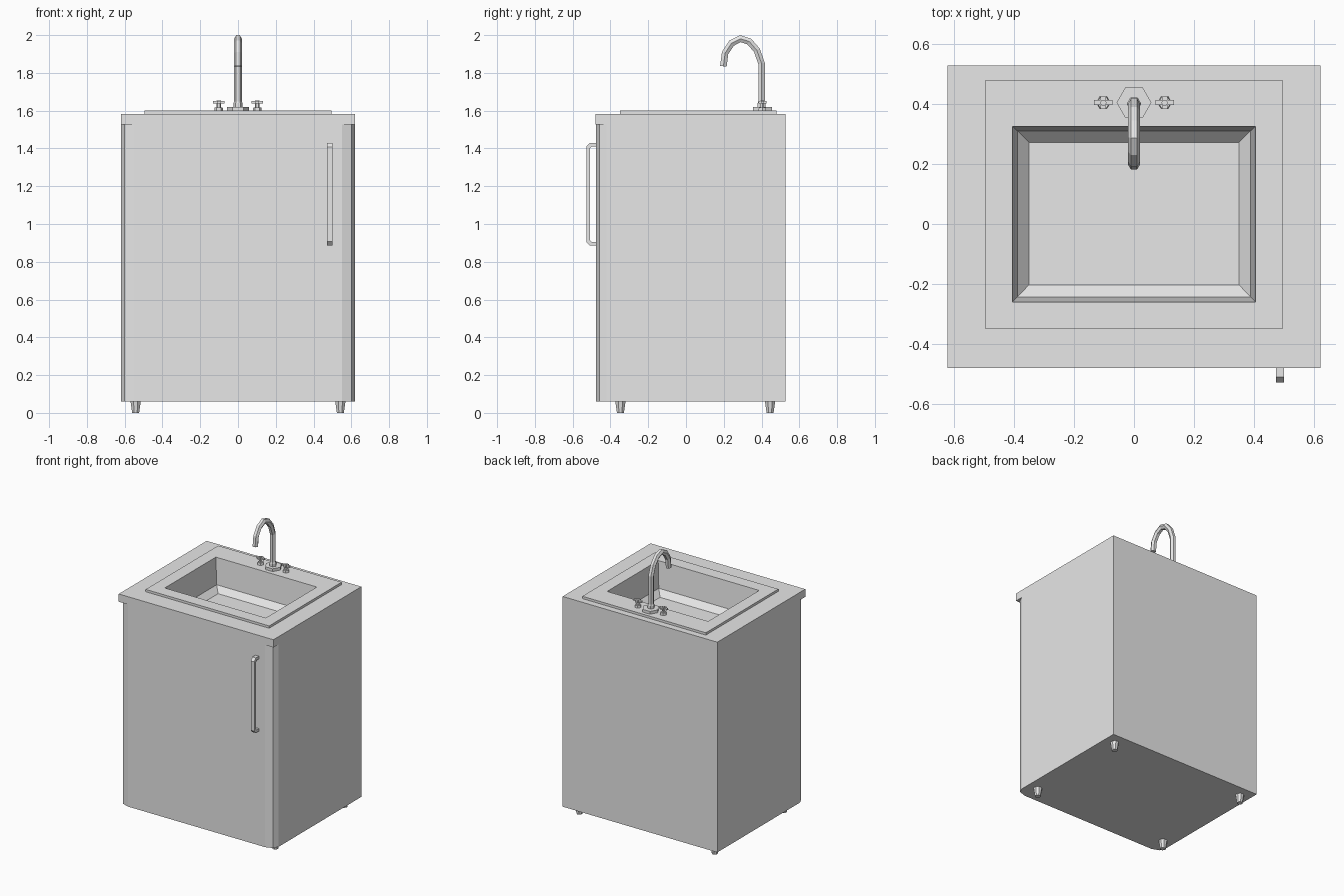
import bpy, bmesh, math
from mathutils import Vector

cube = bpy.data.objects.get("Cube")
if cube:
    bpy.data.objects.remove(cube, do_unlink=True)

GREY = (0.8, 0.8, 0.8, 1.0)
mat = bpy.data.materials.new("plain grey")
mat.use_nodes = True
mat.diffuse_color = GREY
mat.node_tree.nodes["Principled BSDF"].inputs["Base Color"].default_value = GREY


def rect(x0, x1, y0, y1, z):
    return [(x0, y0, z), (x1, y0, z), (x1, y1, z), (x0, y1, z)]


def ngon(x, y, z, r, n, turn=0.0):
    angles = [turn + 2 * math.pi * i / n for i in range(n)]
    return [(x + r * math.cos(a), y + r * math.sin(a), z) for a in angles]


def loft(name, rings, cap_start=True, cap_end=True, fix=True):
    """Join matching rings of points into one flat-shaded object."""
    bm = bmesh.new()
    loops = [[bm.verts.new(p) for p in ring] for ring in rings]
    for a, b in zip(loops, loops[1:]):
        n = len(a)
        for i in range(n):
            j = (i + 1) % n
            bm.faces.new((a[i], a[j], b[j], b[i]))
    if cap_start:
        bm.faces.new(loops[0][::-1])
    if cap_end:
        bm.faces.new(loops[-1])
    if fix:
        bmesh.ops.recalc_face_normals(bm, faces=bm.faces)
    mesh = bpy.data.meshes.new(name)
    bm.to_mesh(mesh)
    bm.free()
    mesh.materials.append(mat)
    obj = bpy.data.objects.new(name, mesh)
    bpy.context.scene.collection.objects.link(obj)
    return obj


def sweep(name, x, path, section):
    """Carry a cross-section along a (y, z) path with mitred bends."""
    pts = [Vector(p) for p in path]
    rings = []
    for i, p in enumerate(pts):
        before = (p - pts[i - 1]).normalized() if i else None
        after = (pts[i + 1] - p).normalized() if i < len(pts) - 1 else None
        before, after = before or after, after or before
        t = (before + after).normalized()
        stretch = 1 / max(t.dot(after), 0.5)
        normal = Vector((-t.y, t.x)) * stretch
        rings.append([(x + u, p.x + v * normal.x, p.y + v * normal.y) for u, v in section])
    return loft(name, rings)


# Cabinet body with rounded front corners, open on top under the counter
BACK, FRONT, HALF = 0.527, -0.476, 0.62
corner = [(0.55, FRONT), (0.602, -0.457), (HALF, -0.42)]
plan = corner + [(HALF, BACK), (-HALF, BACK)] + [(-x, y) for x, y in reversed(corner)]
loft("cabinet_body", [[(x, y, z) for x, y in plan] for z in (0.06, 1.527)],
     cap_end=False, fix=False)

# Countertop, open in the middle for the basin
loft("countertop", [
    rect(-0.45, 0.45, -0.38, 0.45, 1.527),
    rect(-HALF, HALF, -0.48, BACK, 1.527),
    rect(-HALF, HALF, -0.48, BACK, 1.583),
    rect(-0.45, 0.45, -0.31, 0.44, 1.583),
], False, False, fix=False)

# Sink rim, steep walls, sloped lower edge and floor
loft("sink_basin", [
    rect(-0.495, 0.495, -0.35, 0.48, 1.58),
    rect(-0.495, 0.495, -0.35, 0.48, 1.6),
    rect(-0.405, 0.405, -0.26, 0.325, 1.6),
    rect(-0.388, 0.388, -0.243, 0.31, 1.41),
    rect(-0.35, 0.35, -0.203, 0.272, 1.37),
], False, True, fix=False)

# Tapered feet
for side, x in (("right", -0.542), ("left", 0.542)):
    for end, y in (("front", -0.347), ("back", 0.445)):
        turn = math.pi / 8
        loft(f"{end}_{side}_foot", [ngon(x, y, 0, 0.02, 8, turn),
                                    ngon(x, y, 0.065, 0.03, 8, turn)])

# Door handle
bar = [(-0.014, -0.01), (0.014, -0.01), (0.014, 0.01), (-0.014, 0.01)]
sweep("door_handle", 0.486,
      [(-0.47, 0.896), (-0.505, 0.896), (-0.518, 0.91),
       (-0.518, 1.405), (-0.505, 1.42), (-0.47, 1.42)], bar)

# Faucet: six-sided foot, collar and curved spout
loft("faucet_base", [ngon(0, 0.404, 1.595, 0.058, 6), ngon(0, 0.404, 1.62, 0.058, 6)])
loft("faucet_collar", [ngon(0, 0.4, 1.615, 0.024, 6), ngon(0, 0.4, 1.64, 0.024, 6),
                       ngon(0, 0.4, 1.652, 0.019, 6)])
tube = [(x, y) for x, y, _ in ngon(0, 0, 0, 0.02, 6)]
sweep("faucet_spout", 0,
      [(0.4, 1.615), (0.4, 1.85), (0.375, 1.92), (0.335, 1.966), (0.288, 1.981),
       (0.241, 1.957), (0.207, 1.905), (0.198, 1.835)], tube)


# Taps: base, stem and cross handle
def block(name, x, y, w, d, z0, z1):
    loft(name, [rect(x - w, x + w, y - d, y + d, z) for z in (z0, z1)])


for side, x in (("right", -0.102), ("left", 0.102)):
    y = 0.404
    loft(f"{side}_tap_base", [ngon(x, y, 1.595, 0.024, 6), ngon(x, y, 1.617, 0.021, 6)])
    loft(f"{side}_tap_stem", [ngon(x, y, 1.61, 0.011, 6), ngon(x, y, 1.655, 0.011, 6)])
    block(f"{side}_tap_bar", x, y, 0.031, 0.008, 1.638, 1.65)
    block(f"{side}_tap_crossbar", x, y, 0.009, 0.021, 1.638, 1.65)
